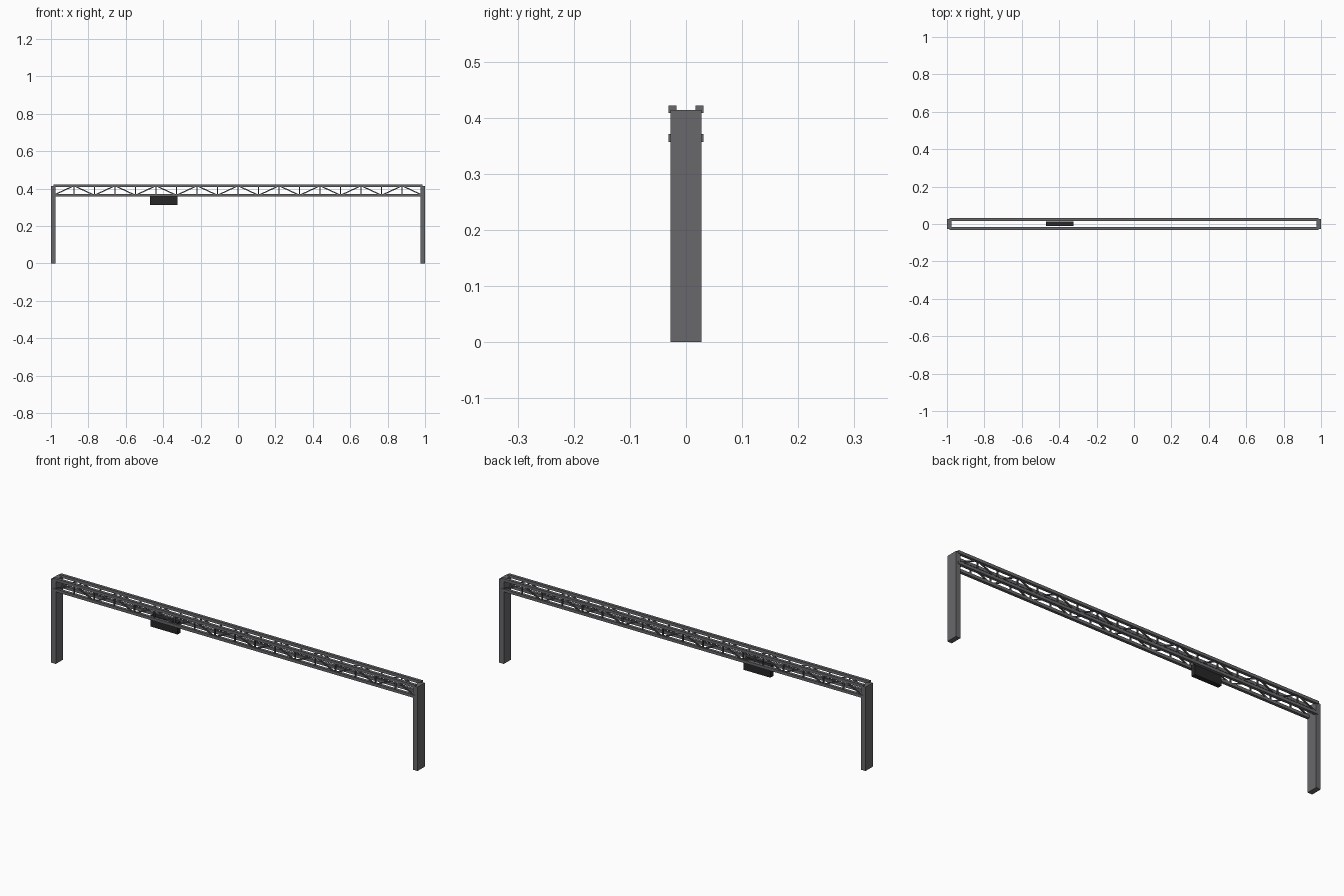
import bpy
from mathutils import Vector

if "Cube" in bpy.data.objects:
    bpy.data.objects.remove(bpy.data.objects["Cube"])


def material(name, v):
    m = bpy.data.materials.new(name)
    m.diffuse_color = (v, v, v * 1.06, 1)
    m.use_nodes = True
    m.node_tree.nodes["Principled BSDF"].inputs["Base Color"].default_value = m.diffuse_color
    return m


STEEL = material("steel_grey", 0.14)
BRACE = material("brace_grey", 0.09)
BLACK = material("dark_panel", 0.02)


def box(name, lo, hi, mat):
    lo, hi = Vector(lo), Vector(hi)
    bpy.ops.mesh.primitive_cube_add(size=1, location=(lo + hi) / 2)
    ob = bpy.context.object
    ob.name = name
    ob.scale = hi - lo
    ob.data.materials.append(mat)
    return ob


def strut(name, a, b, w):
    a, b = Vector(a), Vector(b)
    bpy.ops.mesh.primitive_cube_add(size=1, location=(a + b) / 2)
    ob = bpy.context.object
    ob.name = name
    ob.scale = (w, w, (b - a).length)
    ob.rotation_euler = (b - a).to_track_quat('Z', 'Y').to_euler()
    ob.data.materials.append(BRACE)


HALF = 0.987           # chord half length
PANELS = 18
Z_LOW, Z_TOP = 0.364, 0.415
Y_C, R = 0.024, 0.007  # chord centre offset and half thickness

# end posts
for side, s in (("left", -1), ("right", 1)):
    xs = sorted((s * 1.0, s * 0.975))
    box(side + "_post", (xs[0], -0.028, 0), (xs[1], 0.028, 0.414), STEEL)

# two trusses: chords, verticals and alternating diagonals
for side, s in (("front", -1), ("back", 1)):
    y = s * Y_C
    for label, z in (("bottom", Z_LOW), ("top", Z_TOP)):
        box(f"{side}_{label}_chord", (-HALF, y - R, z - R), (HALF, y + R, z + R), STEEL)
    step = 2 * HALF / PANELS
    for i in range(PANELS):
        x0 = -HALF + i * step
        za, zb = (Z_LOW, Z_TOP) if i % 2 == 0 else (Z_TOP, Z_LOW)
        strut(f"{side}_diagonal", (x0, y, za), (x0 + step, y, zb), 0.006)
        if i:
            strut(f"{side}_vertical", (x0, y, Z_LOW), (x0, y, Z_TOP), 0.006)

# hanging panel under the span
box("hanging_panel", (-0.47, -0.01, 0.313), (-0.323, 0.013, 0.369), BLACK)
